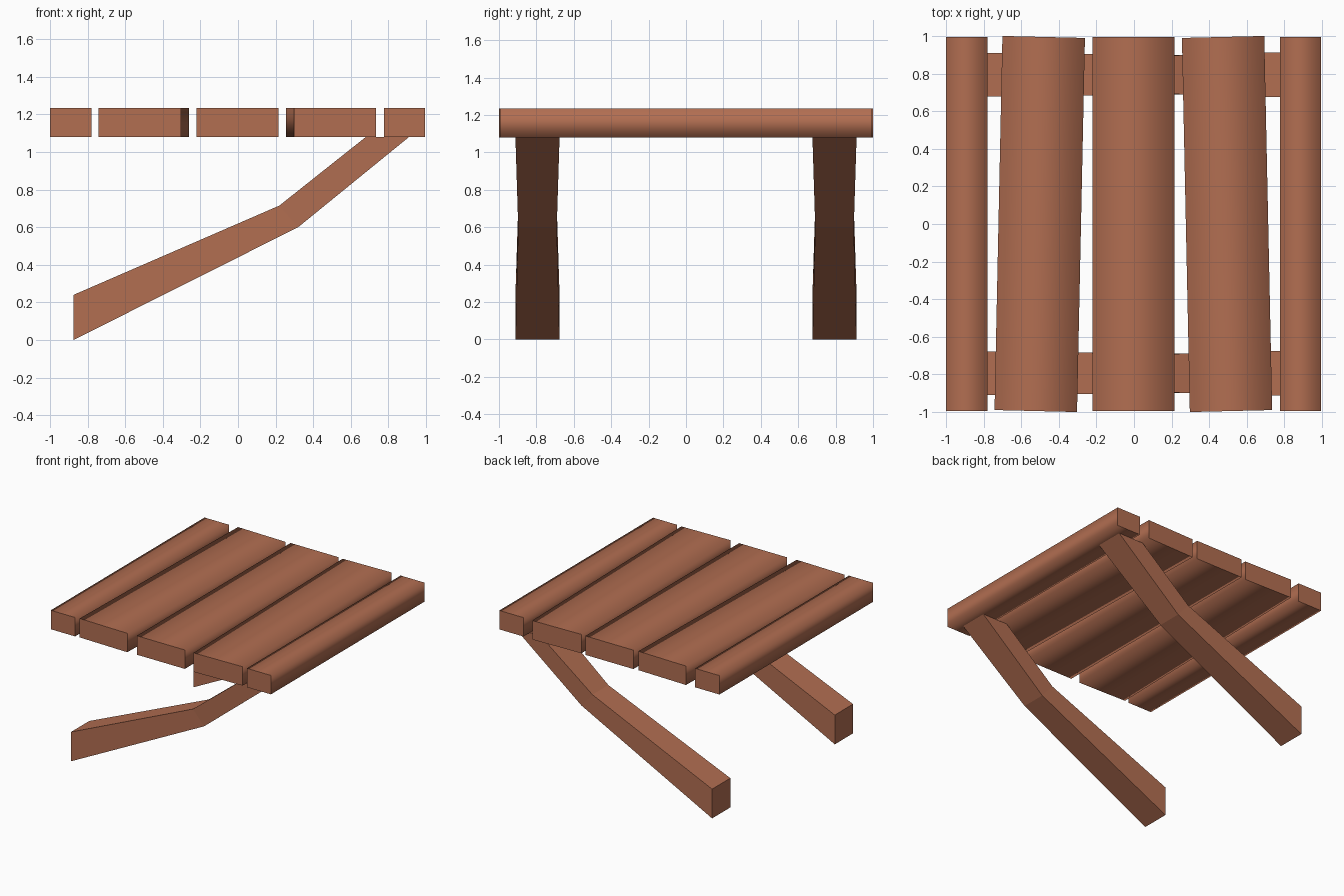
import bpy, bmesh

if "Cube" in bpy.data.objects:
    bpy.data.objects.remove(bpy.data.objects["Cube"])

wood = bpy.data.materials.new("reddish_wood")
wood.diffuse_color = (0.445, 0.156, 0.083, 1)
wood.use_nodes = True
wood.node_tree.nodes["Principled BSDF"].inputs["Base Color"].default_value = wood.diffuse_color


def loft(name, rings, smooth):
    """Join four-cornered rings into a closed beam."""
    bm = bmesh.new()
    loops = [[bm.verts.new(p) for p in r] for r in rings]
    for a, b in zip(loops, loops[1:]):
        for i in range(4):
            j = (i + 1) % 4
            f = bm.faces.new((a[i], a[j], b[j], b[i]))
            f.smooth = smooth
    for cap in (loops[0], loops[-1]):
        f = bm.faces.new(cap)
        for e in f.edges:
            e.smooth = False
    bmesh.ops.recalc_face_normals(bm, faces=bm.faces)
    mesh = bpy.data.meshes.new(name)
    bm.to_mesh(mesh)
    bm.free()
    mesh.materials.append(wood)
    ob = bpy.data.objects.new(name, mesh)
    bpy.context.collection.objects.link(ob)
    return ob


# Planks: left and right edge at the front, then sideways shift at the back
Z0, Z1 = 1.08, 1.235
planks = [(-1.0, -0.78, 0), (-0.742, -0.303, 0.042), (-0.22, 0.215, 0),
          (0.297, 0.735, -0.042), (0.777, 0.995, 0)]
for n, (l, r, s) in enumerate(planks):
    t = s * 0.25   # slanted planks have slightly turned ends
    rings = []
    for y, d in ((-0.995, 0), (0.995, s)):
        yl, yr = y + t / 2, y - t / 2
        rings.append([(l + d, yl, Z0), (r + d, yr, Z0), (r + d, yr, Z1), (l + d, yl, Z1)])
    loft(f"plank_{n + 1}", rings, True)

# Bent legs: lower x, lower z, upper x, upper z, half width
stations = [(-0.875, 0.0, -0.875, 0.24, 0.118),
            (0.32, 0.60, 0.22, 0.715, 0.103),
            (0.91, 1.08, 0.68, 1.08, 0.118)]
for name, side in (("front_leg", -1), ("back_leg", 1)):
    c = side * 0.794
    loft(name, [[(xl, c - w, zl), (xl, c + w, zl), (xu, c + w, zu), (xu, c - w, zu)]
                for xl, zl, xu, zu, w in stations], False)
